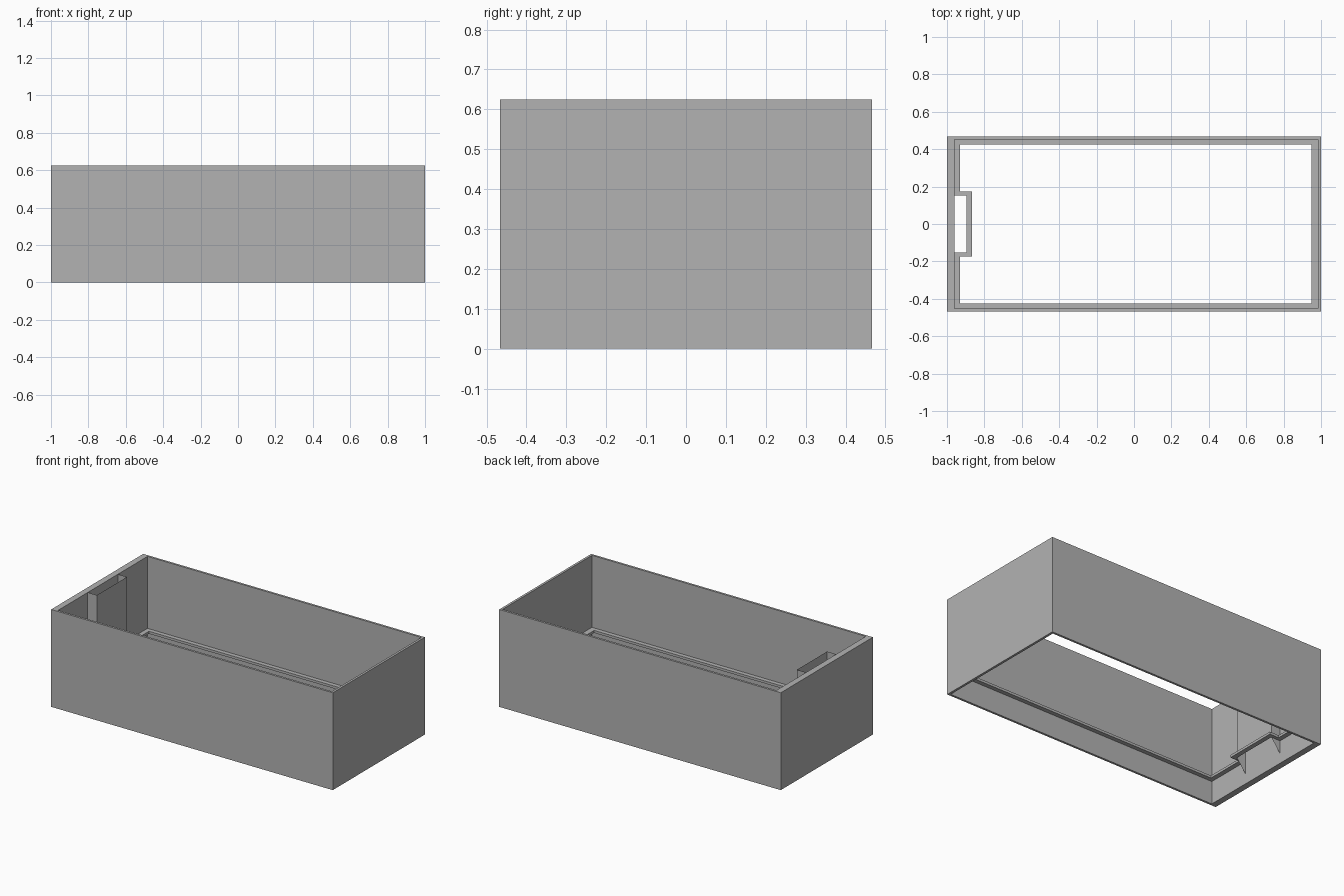
import bpy
import bmesh

cube = bpy.data.objects.get("Cube")
if cube:
    bpy.data.objects.remove(cube, do_unlink=True)

GREY = (0.45, 0.45, 0.45, 1)
grey = bpy.data.materials.new("plain_grey")
grey.use_nodes = True
grey.diffuse_color = GREY
grey.node_tree.nodes["Principled BSDF"].inputs["Base Color"].default_value = GREY


def finish(name, bm):
    bmesh.ops.recalc_face_normals(bm, faces=bm.faces)
    mesh = bpy.data.meshes.new(name)
    bm.to_mesh(mesh)
    bm.free()
    mesh.materials.append(grey)
    obj = bpy.data.objects.new(name, mesh)
    bpy.context.collection.objects.link(obj)
    return obj


def rect(x0, x1, y):
    return [(x0, -y), (x1, -y), (x1, y), (x0, y)]


def ring(name, outer, inner, z0, z1):
    """Closed band between two matching outlines, with a height."""
    bm = bmesh.new()
    loops = [[bm.verts.new((x, y, z)) for x, y in path]
             for path, z in ((outer, z0), (outer, z1), (inner, z1), (inner, z0))]
    n = len(outer)
    for k in range(4):
        a, b = loops[k], loops[(k + 1) % 4]
        for i in range(n):
            j = (i + 1) % n
            bm.faces.new((a[i], a[j], b[j], b[i]))
    return finish(name, bm)


HEIGHT = 0.625
LEDGE_LOW, LEDGE_TOP = 0.147, 0.163
WALL_X, POCKET_X, POCKET_Y = -0.96, -0.895, 0.153
LIP = 0.03

# Outer walls, thicker on the pocket side
ring("outer_walls", rect(-1, 1, 0.467), rect(WALL_X, 0.985, 0.453), 0, HEIGHT)


# Inner ledge, stepping round the pocket
def ledge_path(wall, pocket, py, right, y):
    return rect(wall, right, y) + [(wall, py), (pocket, py), (pocket, -py), (wall, -py)]


ring("support_ledge",
     ledge_path(WALL_X, POCKET_X, POCKET_Y, 0.985, 0.453),
     ledge_path(WALL_X + LIP, POCKET_X + LIP, POCKET_Y + 0.022, 0.95, 0.425),
     LEDGE_LOW, LEDGE_TOP)

# Thin pocket panels: a front and two sides with sloping lower gussets
bm = bmesh.new()
corners = []
for y in (-POCKET_Y, POCKET_Y):
    profile = [(WALL_X, 0.062), (POCKET_X, LEDGE_LOW), (POCKET_X, HEIGHT), (WALL_X, HEIGHT)]
    verts = [bm.verts.new((x, y, z)) for x, z in profile]
    bm.faces.new(verts)
    corners.append(verts)
a, b = corners
bm.faces.new((a[1], b[1], b[2], a[2]))
finish("pocket_panels", bm)
